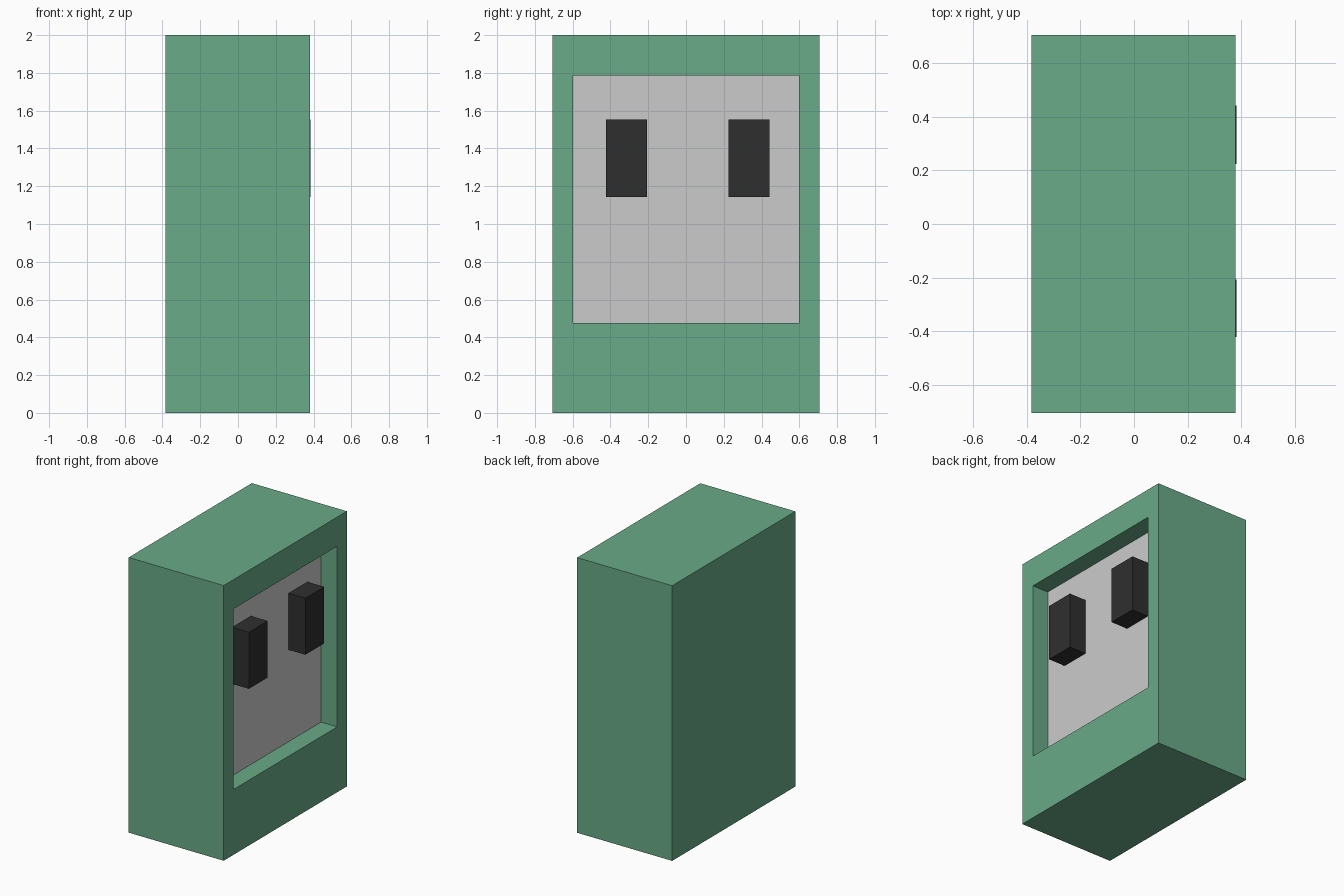
import bpy, bmesh
from mathutils import Vector

if "Cube" in bpy.data.objects:
    bpy.data.objects.remove(bpy.data.objects["Cube"])


def material(name, rgb):
    m = bpy.data.materials.new(name)
    m.diffuse_color = (*rgb, 1)
    m.use_nodes = True
    m.node_tree.nodes["Principled BSDF"].inputs["Base Color"].default_value = m.diffuse_color
    return m


def add_object(name, bm, mat=None):
    mesh = bpy.data.meshes.new(name)
    bm.to_mesh(mesh)
    bm.free()
    ob = bpy.data.objects.new(name, mesh)
    bpy.context.collection.objects.link(ob)
    if mat:
        mesh.materials.append(mat)
    return ob


def box(lo, hi):
    bm = bmesh.new()
    bmesh.ops.create_cube(bm, size=1)
    lo, hi = Vector(lo), Vector(hi)
    for v in bm.verts:
        v.co = (lo + hi) / 2 + v.co * (hi - lo)
    return bm


green = material("green", (0.142, 0.404, 0.247))
black = material("black", (0.028, 0.028, 0.028))

FRONT_X, FLOOR_X = 0.38, 0.25
Y0, Y1, Z0, Z1 = -0.597, 0.597, 0.475, 1.787

# Casing: box whose +x face is inset and sunk to form the recess walls
bm = box((-0.384, -0.707, 0), (FRONT_X, 0.707, 2))
face = max(bm.faces, key=lambda f: f.calc_center_median().x)
bmesh.ops.inset_individual(bm, faces=[face], thickness=0.1)
mid = face.calc_center_median()
for v in face.verts:
    v.co.y = Y1 if v.co.y > mid.y else Y0
    v.co.z = Z1 if v.co.z > mid.z else Z0
floor = bmesh.ops.extrude_discrete_faces(bm, faces=[face])["faces"][0]
for v in floor.verts:
    v.co.x = FLOOR_X
bmesh.ops.delete(bm, geom=[floor], context='FACES_ONLY')
add_object("casing", bm, green)

# Grey panel closing the bottom of the recess
bm = bmesh.new()
bm.faces.new([bm.verts.new((FLOOR_X, y, z))
              for y, z in ((Y0, Z0), (Y1, Z0), (Y1, Z1), (Y0, Z1))])
add_object("recess_panel", bm)

# Two dark upright blocks standing off the panel
for name, y0, y1 in (("left_block", -0.423, -0.207), ("right_block", 0.225, 0.442)):
    add_object(name, box((FLOOR_X, y0, 1.142), (0.384, y1, 1.553)), black)
